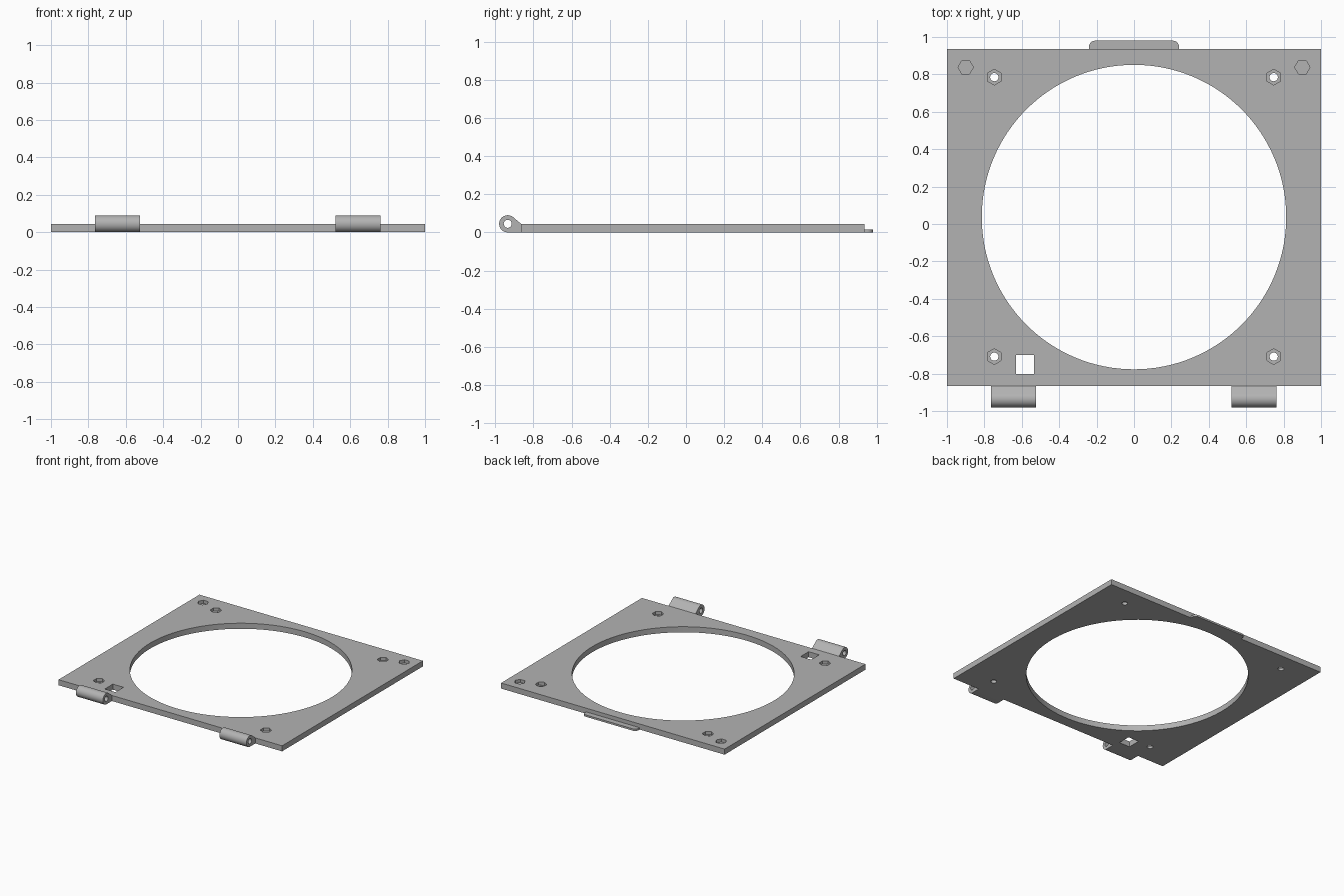
import bpy, bmesh
from math import cos, sin, pi, radians
from mathutils import Matrix

cube = bpy.data.objects.get("Cube")
if cube:
    bpy.data.objects.remove(cube, do_unlink=True)

grey = bpy.data.materials.new("plain grey")
grey.use_nodes = True
colour = (0.45, 0.45, 0.45, 1)
grey.diffuse_color = colour
grey.node_tree.nodes["Principled BSDF"].inputs["Base Color"].default_value = colour

THICK = 0.045
BACK, FRONT = 0.935, -0.865


def arc(cx, cy, r, start, end, steps):
    """Points along an arc, angles in degrees."""
    return [(cx + r * cos(radians(start + (end - start) * i / steps)),
             cy + r * sin(radians(start + (end - start) * i / steps)))
            for i in range(steps + 1)]


def ring(cx, cy, r, sides, turn=0):
    return arc(cx, cy, r, turn, turn + 360, sides)[:-1]


def rect(x0, x1, y0, y1):
    return [(x0, y0), (x1, y0), (x1, y1), (x0, y1)]


def prism(name, outline, low, high, along_x=False):
    """Extrude an outline along z, or a (y, z) outline along x."""
    bm = bmesh.new()
    face = bm.faces.new([bm.verts.new((a, b, low)) for a, b in outline])
    top = bmesh.ops.extrude_face_region(bm, geom=[face])["geom"]
    bmesh.ops.translate(bm, vec=(0, 0, high - low),
                        verts=[v for v in top if isinstance(v, bmesh.types.BMVert)])
    if along_x:
        bm.transform(Matrix(((0, 0, 1, 0), (1, 0, 0, 0), (0, 1, 0, 0), (0, 0, 0, 1))))
    bmesh.ops.recalc_face_normals(bm, faces=bm.faces)
    mesh = bpy.data.meshes.new(name)
    bm.to_mesh(mesh)
    bm.free()
    mesh.materials.append(grey)
    obj = bpy.data.objects.new(name, mesh)
    bpy.context.collection.objects.link(obj)
    return obj


def select(obj):
    bpy.ops.object.select_all(action="DESELECT")
    obj.select_set(True)
    bpy.context.view_layer.objects.active = obj


def cut(obj, cutter):
    select(obj)
    mod = obj.modifiers.new("cut", "BOOLEAN")
    mod.operation = "DIFFERENCE"
    mod.solver = "EXACT"
    mod.object = cutter
    bpy.ops.object.modifier_apply(modifier=mod.name)
    bpy.data.objects.remove(cutter, do_unlink=True)


def smooth(obj):
    select(obj)
    bpy.ops.object.shade_smooth_by_angle(angle=radians(30))


# Frame plate with the large round opening and the square slot
plate = prism("frame_plate", rect(-1, 1, FRONT, BACK), 0, THICK)
cut(plate, prism("opening", ring(0, 0.037, 0.814, 128), -0.1, 0.1))
cut(plate, prism("slot", rect(-0.63, -0.535, -0.803, -0.7), -0.1, 0.1))

# Screw holes with hexagonal nut pockets, and blind hexagonal corner pockets
for side in (-1, 1):
    for y in (0.785, -0.709):
        cut(plate, prism("nut_pocket", ring(side * 0.747, y, 0.042, 6, 30), 0.02, 0.1))
        cut(plate, prism("screw_hole", ring(side * 0.747, y, 0.022, 24), -0.1, 0.1))
    cut(plate, prism("corner_pocket", ring(side * 0.9, 0.838, 0.041, 6), 0.02, 0.1))
smooth(plate)

# Hinge knuckles: teardrop profile with a pin hole
PIN_Y, PIN_Z = -0.935, 0.045
profile = arc(PIN_Y, PIN_Z, 0.045, 270, 50, 36) + [(FRONT, THICK), (FRONT, 0)]
for name, x0 in (("right_hinge", -0.764), ("left_hinge", 0.52)):
    hinge = prism(name, profile, x0, x0 + 0.241, along_x=True)
    cut(hinge, prism("pin_hole", ring(PIN_Y, PIN_Z, 0.021, 32), -2, 2, along_x=True))
    smooth(hinge)

# Thin latch tab with rounded outer corners
tab = ([(-0.24, BACK), (0.24, BACK)] + arc(0.21, 0.95, 0.03, 0, 90, 8)
       + arc(-0.21, 0.95, 0.03, 90, 180, 8))
smooth(prism("latch_tab", tab, 0, 0.015))
